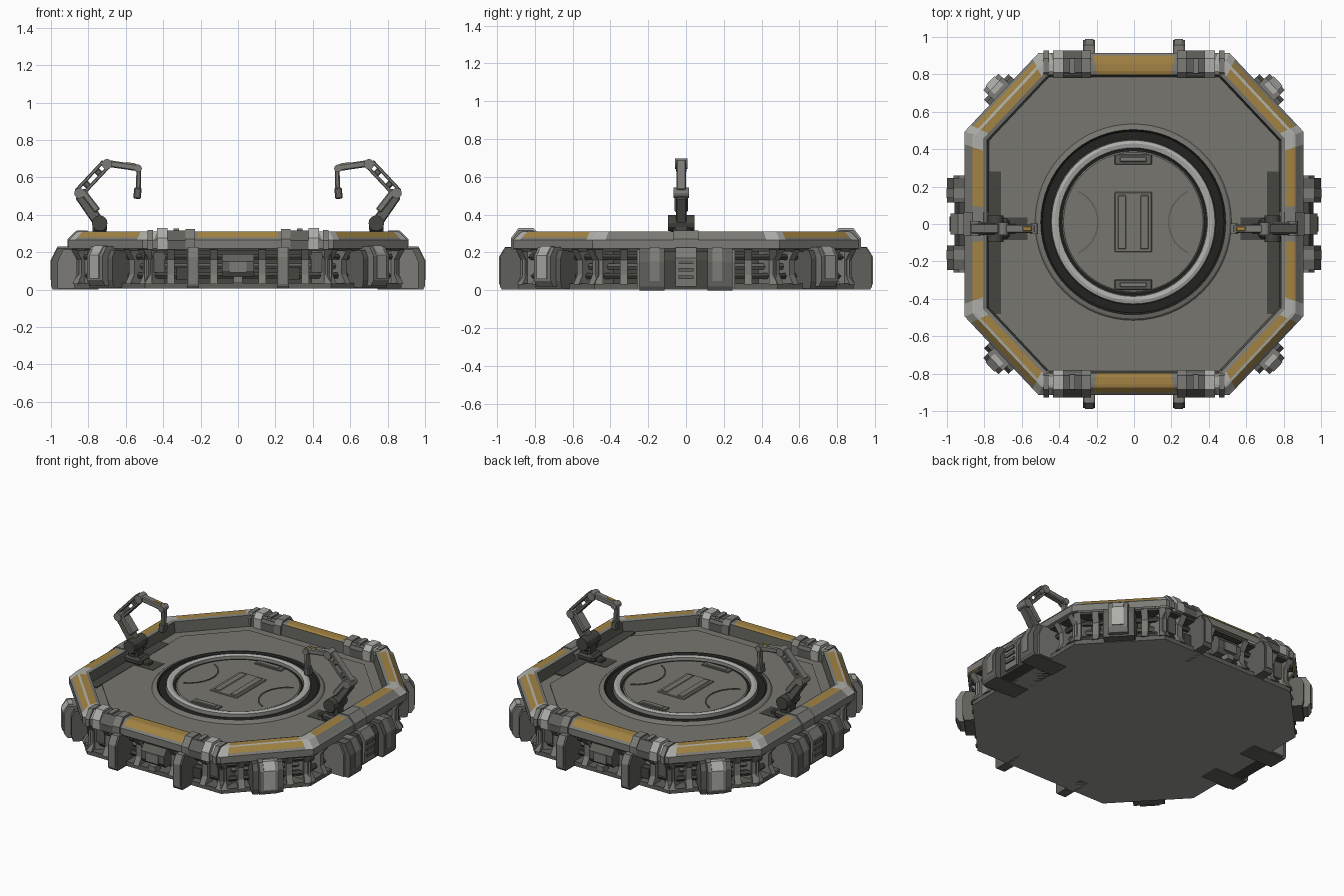
import bpy, bmesh, math
from mathutils import Vector, Matrix

if "Cube" in bpy.data.objects:
    bpy.data.objects.remove(bpy.data.objects["Cube"])

def material(name, r, g, b):
    m = bpy.data.materials.new(name)
    m.diffuse_color = (r, g, b, 1)
    m.use_nodes = True
    m.node_tree.nodes["Principled BSDF"].inputs["Base Color"].default_value = m.diffuse_color
    return m

MATS = [material("deck grey", .19, .18, .16), material("mid grey", .2, .198, .18),
        material("light grey", .42, .42, .40), material("dark steel", .06, .06, .052),
        material("black", .016, .016, .015), material("hazard yellow", .36, .225, .055),
        material("underside grey", .31, .31, .305), material("steel grey", .115, .115, .103)]
DECK, MID, LIGHT, DARK, BLACK, YELLOW, UNDER, STEEL = range(8)
FLOOR = 0.235
CORNERS = [Vector(p) for p in [(-.51, -.915), (.51, -.915), (.905, -.495), (.905, .495),
                               (.51, .915), (-.51, .915), (-.905, .495), (-.905, -.495)]]

def finish(name, bm, smooth=None):
    bmesh.ops.recalc_face_normals(bm, faces=bm.faces)
    me = bpy.data.meshes.new(name)
    bm.to_mesh(me)
    bm.free()
    for m in MATS:
        me.materials.append(m)
    ob = bpy.data.objects.new(name, me)
    bpy.context.collection.objects.link(ob)
    if smooth:
        bpy.ops.object.select_all(action='DESELECT')
        ob.select_set(True)
        bpy.context.view_layer.objects.active = ob
        bpy.ops.object.shade_smooth_by_angle(angle=math.radians(smooth))
    return ob

def frame(i):
    """Middle, direction, outward normal and length of octagon side i."""
    a, b = CORNERS[i], CORNERS[(i + 1) % 8]
    t = (b - a).normalized()
    return (a + b) / 2, t, Vector((t.y, -t.x)), (b - a).length

def inset(d):
    """Octagon corners moved inward by d."""
    out = []
    for i in range(8):
        n1, n2 = frame(i - 1 if i else 7)[2], frame(i)[2]
        out.append(CORNERS[i] - (n1 + n2) * d / (1 + n1.dot(n2)))
    return out

def prism(name, d, z0, z1, mat, under=None):
    bm = bmesh.new()
    lo = [bm.verts.new((p.x, p.y, z0)) for p in inset(d)]
    hi = [bm.verts.new((p.x, p.y, z1)) for p in inset(d)]
    for i in range(8):
        bm.faces.new((lo[i], lo[(i + 1) % 8], hi[(i + 1) % 8], hi[i]))
    bm.faces.new(hi)
    bot = bm.faces.new(lo[::-1])
    for f in bm.faces:
        f.material_index = mat
    bot.material_index = mat if under is None else under
    return finish(name, bm)

def extrude(bm, side, u, w, prof, mat):
    """Extrude an (outward, z) profile by w along a side, centred at u."""
    c, t, n, _ = frame(side)
    rings = []
    for s in (-.5, .5):
        rings.append([bm.verts.new((*(c + t * (u + s * w) + n * v), z)) for v, z in prof])
    k = len(prof)
    fs = [bm.faces.new(rings[0]), bm.faces.new(rings[1][::-1])]
    fs += [bm.faces.new((rings[0][j], rings[1][j], rings[1][(j + 1) % k], rings[0][(j + 1) % k])) for j in range(k)]
    for f in fs:
        f.material_index = mat

def box(bm, centre, size, mat, rot=Matrix(), bevel=0):
    m = Matrix.Translation(centre) @ rot @ Matrix.Diagonal((*size, 1))
    tmp = bmesh.new()
    bmesh.ops.create_cube(tmp, size=1, matrix=m)
    if bevel:
        bmesh.ops.bevel(tmp, geom=tmp.edges[:], offset=bevel, segments=1, affect='EDGES')
    for f in tmp.faces:
        f.material_index = mat
    me = bpy.data.meshes.new("tmp")
    tmp.to_mesh(me)
    tmp.free()
    bm.from_mesh(me)
    bpy.data.meshes.remove(me)

def rect(v0, v1, z0, z1):
    return [(v0, z0), (v1, z0), (v1, z1), (v0, z1)]

# Hull: base slab, recessed core, shelf under the rim, deck
prism("base_slab", .03, .005, .035, STEEL, UNDER)
prism("recessed_core", .13, .03, .225, DARK)
prism("upper_shelf", .02, .205, .222, DARK)
prism("deck", .1, .21, FLOOR, DECK)
prism("deck_panel", .19, FLOOR - .01, FLOOR + .005, DECK)

# Rim swept round the octagon, stripes chosen by band and distance along the side
prof = [(0, .22), (0, .265), (.014, .278), (.042, .308), (.056, .311), (.098, .311), (.118, .305), (.13, .225)]
rings = [inset(d) for d, z in prof]
bm = bmesh.new()
for i in range(8):
    kind = 'diag' if i % 2 else ('wide' if i in (0, 4) else 'side')
    cuts = {'wide': [0, .06, .285, .715, .94, 1], 'side': [0, .07, .4, .6, .93, 1], 'diag': [0, .08, .92, 1]}[kind]
    painted = {'wide': (2,), 'side': (1, 3), 'diag': (1,)}[kind]
    bands = {'wide': (2, 3, 4, 5), 'side': (3, 4), 'diag': (2, 4)}[kind]
    grid = [[bm.verts.new((*r[i].lerp(r[(i + 1) % 8], c), z)) for r, (d, z) in zip(rings, prof)] for c in cuts]
    for a in range(len(cuts) - 1):
        for b in range(len(prof) - 1):
            f = bm.faces.new((grid[a][b], grid[a + 1][b], grid[a + 1][b + 1], grid[a][b + 1]))
            end = a in (0, len(cuts) - 2)
            f.material_index = (YELLOW if a in painted and b in bands else STEEL if b == 6 else
                                LIGHT if (end and 0 < b < 5) or (kind == 'diag' and b == 3) else MID)
bmesh.ops.remove_doubles(bm, verts=bm.verts, dist=.0005)
finish("rim", bm)

# Clamp collars around the front and back rim
bm = bmesh.new()
for side in (0, 4):
    for s in (-1, 1):
        for u, w, h, m in ((.255, .05, .325, MID), (.405, .055, .33, LIGHT), (.33, .10, .316, STEEL), (.47, .03, .318, MID)):
            extrude(bm, side, s * u, w, [(-.135, FLOOR), (.012, .215), (.012, h - .055), (-.03, h), (-.105, h), (-.135, h - .03)], m)
        extrude(bm, side, s * .33, .03, rect(-.11, -.03, .25, .326), MID)
for side in (2, 6):
    extrude(bm, side, 0, .13, [(-.13, FLOOR), (.006, .22), (.006, .27), (-.042, .316), (-.1, .316), (-.13, .28)], MID)
finish("rim_collars", bm)

# Vertical struts between slab and rim, with conduits behind
bm = bmesh.new()
spots = {'wide': (.13, .36, .48), 'side': (.33, .46), 'diag': (.15, .26)}
for i in range(8):
    kind = 'diag' if i % 2 else ('wide' if i in (0, 4) else 'side')
    for u in spots[kind]:
        for s in (-1, 1):
            extrude(bm, i, s * u, .04, [(-.17, .03), (-.02, .03), (-.05, .08), (-.05, .16), (-.01, .215), (-.17, .215)], MID)
    L = frame(i)[3]
    for z, v, m in ((.075, -.09, DARK), (.125, -.11, STEEL), (.175, -.08, DARK)):
        extrude(bm, i, 0, L * .93, [(v + .018 * math.cos(k * math.pi / 3), z + .018 * math.sin(k * math.pi / 3)) for k in range(6)], m)
finish("struts_and_conduits", bm)

# Equipment boxes hanging under the front and back rim
bm = bmesh.new()
for side in (0, 4):
    extrude(bm, side, 0, .17, [(-.16, .07), (-.03, .07), (-.01, .10), (-.01, .15), (-.04, .19), (-.16, .19)], STEEL)
    extrude(bm, side, 0, .09, rect(-.02, -.003, .09, .15), MID)
    extrude(bm, side, 0, .05, rect(-.06, .0, .035, .07), MID)
    for s in (-1, 1):
        extrude(bm, side, s * .3, .06, rect(-.16, -.05, .05, .12), DARK)
        extrude(bm, side, s * .42, .06, rect(-.16, -.06, .09, .2), STEEL)
finish("equipment_boxes", bm)

# Projecting posts on the front and back
bm = bmesh.new()
for side in (0, 4):
    for s in (-1, 1):
        extrude(bm, side, s * .24, .065, [(-.16, .005), (.06, .005), (.07, .02), (.07, .175), (.04, .225), (-.16, .225)], STEEL)
        extrude(bm, side, s * .24, .045, [(.05, .03), (.075, .03), (.075, .175), (.043, .228), (.0, .228)], MID)
finish("outer_posts", bm)

# Buttresses on the left and right
bm = bmesh.new()
for side in (2, 6):
    extrude(bm, side, 0, .3, [(-.16, .005), (.055, .005), (.055, .16), (.03, .205), (-.16, .205)], DARK)
    extrude(bm, side, 0, .11, [(-.1, .005), (.07, .02), (.075, .17), (.035, .225), (-.1, .225)], MID)
    for z in (.06, .1, .14):
        extrude(bm, side, 0, .08, rect(.06, .082, z, z + .018), STEEL)
    for s in (-1, 1):
        extrude(bm, side, s * .18, .13, [(-.16, 0), (.085, 0), (.095, .02), (.095, .15), (.06, .222), (-.16, .222)], STEEL)
        extrude(bm, side, s * .165, .05, [(.05, .05), (.097, .05), (.097, .155), (.06, .23), (-.01, .23)], MID)
        extrude(bm, side, s * .245, .03, [(-.1, .005), (.06, .005), (.06, .15), (.03, .215), (-.1, .215)], MID)
finish("side_buttresses", bm)

# Corner blocks on the diagonals
bm = bmesh.new()
for side in (1, 3, 5, 7):
    extrude(bm, side, 0, .19, [(-.16, .01), (.03, .01), (.04, .05), (.04, .17), (.02, .212), (-.16, .212)], STEEL)
    extrude(bm, side, 0, .12, [(-.1, .02), (.06, .02), (.08, .05), (.08, .18), (.05, .23), (-.03, .23)], MID)
    extrude(bm, side, 0, .07, [(.05, .06), (.087, .06), (.087, .185), (.05, .235), (.02, .235)], LIGHT)
finish("corner_blocks", bm)

# Round lift pad, turned from a profile
CX, CY = -.004, .01
lathe = [(.53, FLOOR), (.515, .25), (.495, .256), (.485, .246), (.442, .246), (.437, .268), (.42, .274),
         (.397, .268), (.392, .25), (.38, .25), (.373, .256), (0, .256)]
lathe_mats = [DECK, DECK, BLACK, BLACK, MID, LIGHT, LIGHT, MID, BLACK, MID, DECK]
bm = bmesh.new()
N = 64
rows = [[bm.verts.new((CX + r * math.cos(k * math.tau / N), CY + r * math.sin(k * math.tau / N), z))
         for k in range(N)] for r, z in lathe[:-1]]
for j in range(len(rows) - 1):
    for k in range(N):
        f = bm.faces.new((rows[j][k], rows[j][(k + 1) % N], rows[j + 1][(k + 1) % N], rows[j + 1][k]))
        f.material_index = lathe_mats[j]
bm.faces.new(rows[-1]).material_index = DECK
finish("lift_pad", bm, 20)

# Raised details on the pad: ribbed plate, slots, curved side seams
bm = bmesh.new()
box(bm, (CX, CY, .257), (.2, .32, .012), DECK, bevel=.004)
for s in (-1, 1):
    box(bm, (CX + s * .06, CY, .262), (.045, .29, .01), DECK, bevel=.004)
    box(bm, (CX, CY + s * .335, .258), (.2, .055, .01), STEEL, bevel=.004)
    box(bm, (CX, CY + s * .335, .262), (.14, .025, .008), MID, bevel=.003)
    for k in range(-4, 5):
        a = k * .25
        p = (CX + s * (.37 - .18 * math.cos(a)), CY + .18 * math.sin(a), .256)
        box(bm, p, (.008, .047, .008), STEEL, Matrix.Rotation(-s * a, 4, 'Z'))
finish("pad_details", bm)

# Grimy floor plates beside the arms
bm = bmesh.new()
for s in (-1, 1):
    box(bm, (s * .745, -.1, FLOOR + .004), (.07, .76, .006), DARK)
    box(bm, (s * .65, -.025, FLOOR + .004), (.16, .12, .006), DARK)
finish("floor_plates", bm)

# Folding arms
AY = -.025
def beam(bm, a, b, thick, wide, mat, shift=0, bev=.006):
    a, b = Vector((a[0], AY, a[1])), Vector((b[0], AY, b[1]))
    d = b - a
    rot = Matrix.Rotation(math.atan2(d.x, d.z), 4, 'Y')
    off = rot @ Vector((shift, 0, 0))
    box(bm, (a + b) / 2 + off, (thick, wide, d.length), mat, rot, bev)

def pivot(bm, p, r, w, mat):
    m = Matrix.Translation((p[0], AY, p[1])) @ Matrix.Rotation(math.pi / 2, 4, 'X')
    g = bmesh.ops.create_cone(bm, cap_ends=True, segments=12, radius1=r, radius2=r, depth=w, matrix=m)
    for f in {f for v in g['verts'] for f in v.link_faces}:
        f.material_index = mat

for s, name in ((1, "right_arm"), (-1, "left_arm")):
    P = lambda x, z: (s * x, z)
    bm = bmesh.new()
    # Footing and turret
    box(bm, (s * .74, AY, .26), (.15, .11, .05), DARK, bevel=.015)
    for a in (-1, 1):
        box(bm, (s * .74 + a * .08, AY, .25), (.07, .05, .03), DARK, bevel=.008)
        box(bm, (s * .735, AY + a * .05, .345), (.07, .03, .08), DARK, bevel=.014)
    box(bm, (s * .74, AY, .31), (.075, .09, .08), DARK, bevel=.015)
    pivot(bm, P(.74, .355), .042, .14, DARK)
    # Lower link
    beam(bm, P(.745, .36), P(.845, .505), .06, .055, STEEL)
    beam(bm, P(.765, .41), P(.85, .52), .035, .07, MID, -s * .018)
    pivot(bm, P(.848, .515), .028, .08, MID)
    # Open upper link made of two rails with ties
    for sh in (-.02, .02):
        beam(bm, P(.852, .515), P(.705, .672), .018, .05, MID, sh, .004)
    for f in (.3, .72):
        x, z = .852 - .147 * f, .515 + .157 * f
        beam(bm, P(x + .012, z - .012), P(x - .012, z + .012), .045, .04, STEEL)
    pivot(bm, P(.70, .67), .028, .065, MID)
    # Forearm and hook
    beam(bm, P(.70, .675), P(.53, .65), .036, .045, MID)
    beam(bm, P(.60, .672), P(.545, .664), .02, .03, YELLOW)
    pivot(bm, P(.535, .648), .021, .055, MID)
    beam(bm, P(.53, .65), P(.533, .53), .026, .036, MID)
    beam(bm, P(.535, .545), P(.54, .485), .04, .045, STEEL)
    finish(name, bm)
